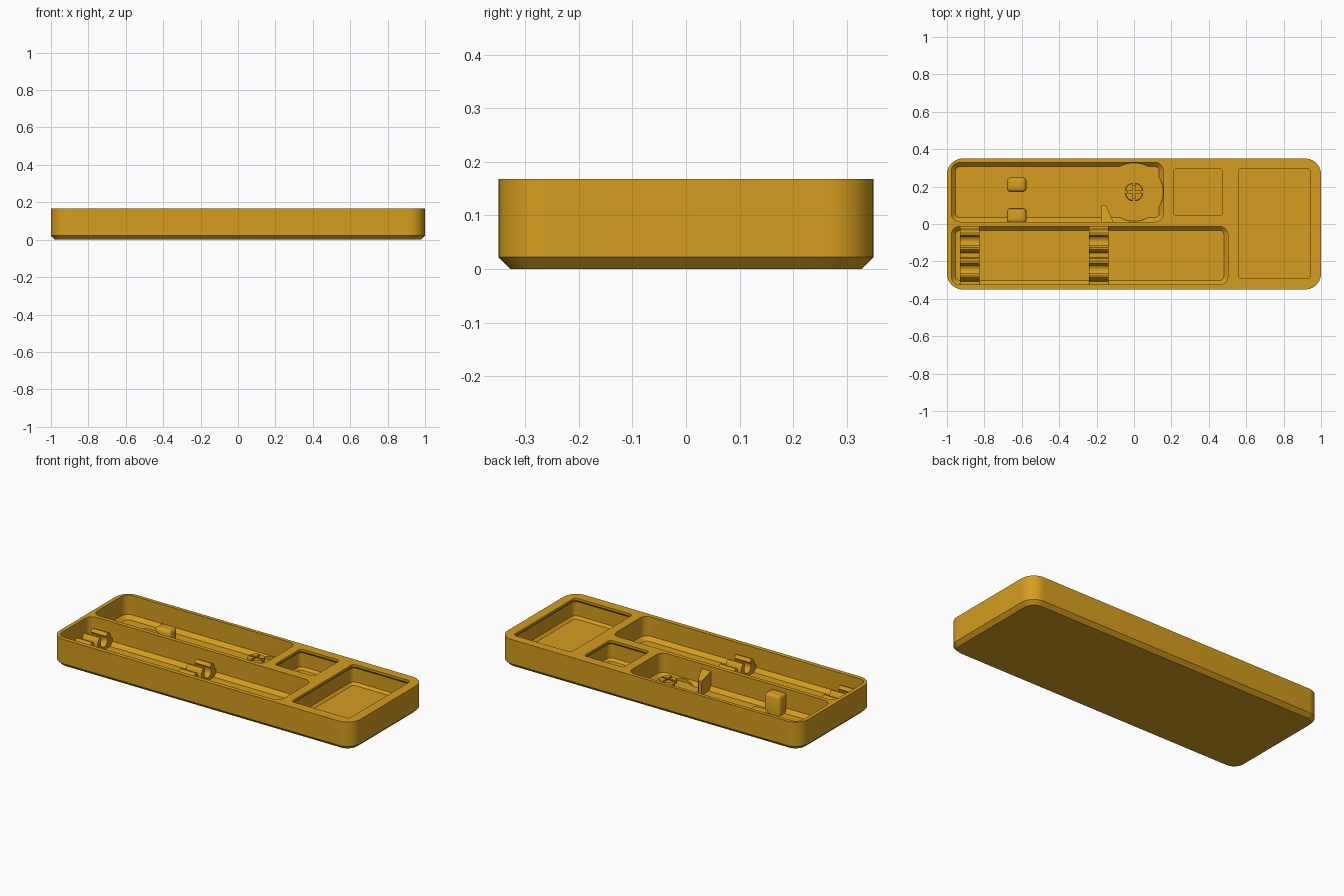
import bpy, bmesh, math

if "Cube" in bpy.data.objects:
    bpy.data.objects.remove(bpy.data.objects["Cube"])

GOLD = bpy.data.materials.new("golden_plastic")
GOLD.diffuse_color = (0.66, 0.34, 0.013, 1)
GOLD.use_nodes = True
GOLD.node_tree.nodes["Principled BSDF"].inputs["Base Color"].default_value = GOLD.diffuse_color
H, FLOOR = 0.168, 0.03


def add(name, bm):
    bmesh.ops.recalc_face_normals(bm, faces=bm.faces)
    me = bpy.data.meshes.new(name)
    bm.to_mesh(me)
    bm.free()
    me.materials.append(GOLD)
    ob = bpy.data.objects.new(name, me)
    bpy.context.collection.objects.link(ob)
    return ob


def loft(name, rings):
    """Closed solid through matching rings of points."""
    bm = bmesh.new()
    rows = [[bm.verts.new(p) for p in r] for r in rings]
    n = len(rows[0])
    for a, b in zip(rows, rows[1:]):
        for i in range(n):
            bm.faces.new((a[i], a[(i + 1) % n], b[(i + 1) % n], b[i]))
    bm.faces.new(rows[0][::-1])
    bm.faces.new(rows[-1])
    return add(name, bm)


def rounded(x0, x1, y0, y1, r, z, inset=0, seg=10):
    """Rounded rectangle ring, shrunk by inset."""
    x0, x1, y0, y1 = x0 + inset, x1 - inset, y0 + inset, y1 - inset
    r = max(r - inset, 0.008)
    pts = []
    for k, (cx, cy) in enumerate(((x1 - r, y1 - r), (x0 + r, y1 - r), (x0 + r, y0 + r), (x1 - r, y0 + r))):
        for i in range(seg + 1):
            a = math.pi / 2 * (k + i / seg)
            pts.append((cx + r * math.cos(a), cy + r * math.sin(a), z))
    return pts


def circle(cx, cy, r, z, n=48):
    return [(cx + r * math.cos(2 * math.pi * i / n), cy + r * math.sin(2 * math.pi * i / n), z) for i in range(n)]


def block(name, rect, r, levels):
    return loft(name, [rounded(*rect, r, z, s) for z, s in levels])


def cut(ob, cutter):
    m = ob.modifiers.new("cut", 'BOOLEAN')
    m.operation, m.solver, m.object = 'DIFFERENCE', 'EXACT', cutter
    bpy.context.view_layer.objects.active = ob
    bpy.ops.object.modifier_apply(modifier=m.name)
    bpy.data.objects.remove(cutter)


def smooth(ob):
    bpy.ops.object.select_all(action='DESELECT')
    ob.select_set(True)
    bpy.context.view_layer.objects.active = ob
    bpy.ops.object.shade_smooth_by_angle(angle=math.radians(30))


# Tray body with chamfered underside
tray = block("tray", (-1, 1, -0.35, 0.35), 0.085, [(0, 0.022), (0.022, 0), (H, 0)])

# Long compartments with a chamfer around the floor
for rect in ((-0.976, 0.157, 0.012, 0.329), (-0.976, 0.502, -0.324, -0.013)):
    cut(tray, block("cutter", rect, 0.045, [(FLOOR, 0.022), (FLOOR + 0.022, 0), (H + 0.05, 0)]))

# Round recess around the split post
cut(tray, loft("cutter", [circle(0, 0.171, 0.156, z) for z in (FLOOR, 0.1)]))

# Square compartments with an overhanging lip
for rect in ((0.211, 0.473, 0.045, 0.294), (0.558, 0.942, -0.291, 0.297)):
    cut(tray, block("cutter", rect, 0.018, [(0.042, 0), (0.056, -0.014), (0.14, -0.014),
                                            (0.154, 0), (H + 0.05, 0)]))
smooth(tray)

# Rod cradles: two snap clips side by side on a low base, across the front compartment
R, CZ, BASE = 0.032, 0.08, 0.072
a0 = math.asin(0.022 / R)
groove = [(-R * math.sin(a), CZ + R * math.cos(a))
          for a in (a0 + (2 * math.pi - 2 * a0) * i / 24 for i in range(25))]
horn = [(0.064, BASE), (0.06, 0.095), (0.053, 0.112), (0.044, 0.12), (0.034, 0.121)]
clip = [(-u, z) for u, z in horn] + groove + horn[::-1]
prof = [(-0.328, 0.02), (-0.328, BASE)]
for c in (-0.243, -0.092):
    prof += [(c + u, z) for u, z in clip]
prof += [(-0.008, BASE), (-0.008, 0.02)]
for i, x in enumerate((-0.93, -0.24)):
    smooth(loft(f"rod_cradle_{i + 1}", [[(x + d, y, z) for y, z in prof] for d in (0, 0.104)]))

# Low and tall support blocks in the back compartment
smooth(block("low_support", (-0.68, -0.575, 0.17, 0.25), 0.024,
             [(0.025, 0), (0.09, 0), (0.101, 0.005), (0.107, 0.012), (0.109, 0.02)]))
smooth(block("tall_support", (-0.68, -0.575, 0.005, 0.085), 0.02,
             [(0.025, 0), (0.128, 0), (0.139, 0.005), (0.144, 0.012), (0.146, 0.018)]))

# Tapered fin against the dividing wall, its top dipping away from the wall
plan = [(-0.175, 0.005), (-0.108, 0.005), (-0.148, 0.095), (-0.155, 0.102), (-0.175, 0.102)]
loft("fin", [[(x, y, 0.025) for x, y in plan],
             [(x, y, 0.142 - 0.3 * (y - 0.005)) for x, y in plan]])

# Split snap post, cut by two crossing slots
post = loft("split_post", [circle(0, 0.171, r, z, 32) for r, z in
                           ((0.038, 0.025), (0.038, 0.08), (0.05, 0.09), (0.05, 0.1), (0.046, 0.108))])
for w, h in ((0.08, 0.006), (0.006, 0.08)):
    cut(post, loft("cutter", [[(-w, 0.171 - h, z), (w, 0.171 - h, z), (w, 0.171 + h, z), (-w, 0.171 + h, z)]
                              for z in (0.05, 0.15)]))
smooth(post)
